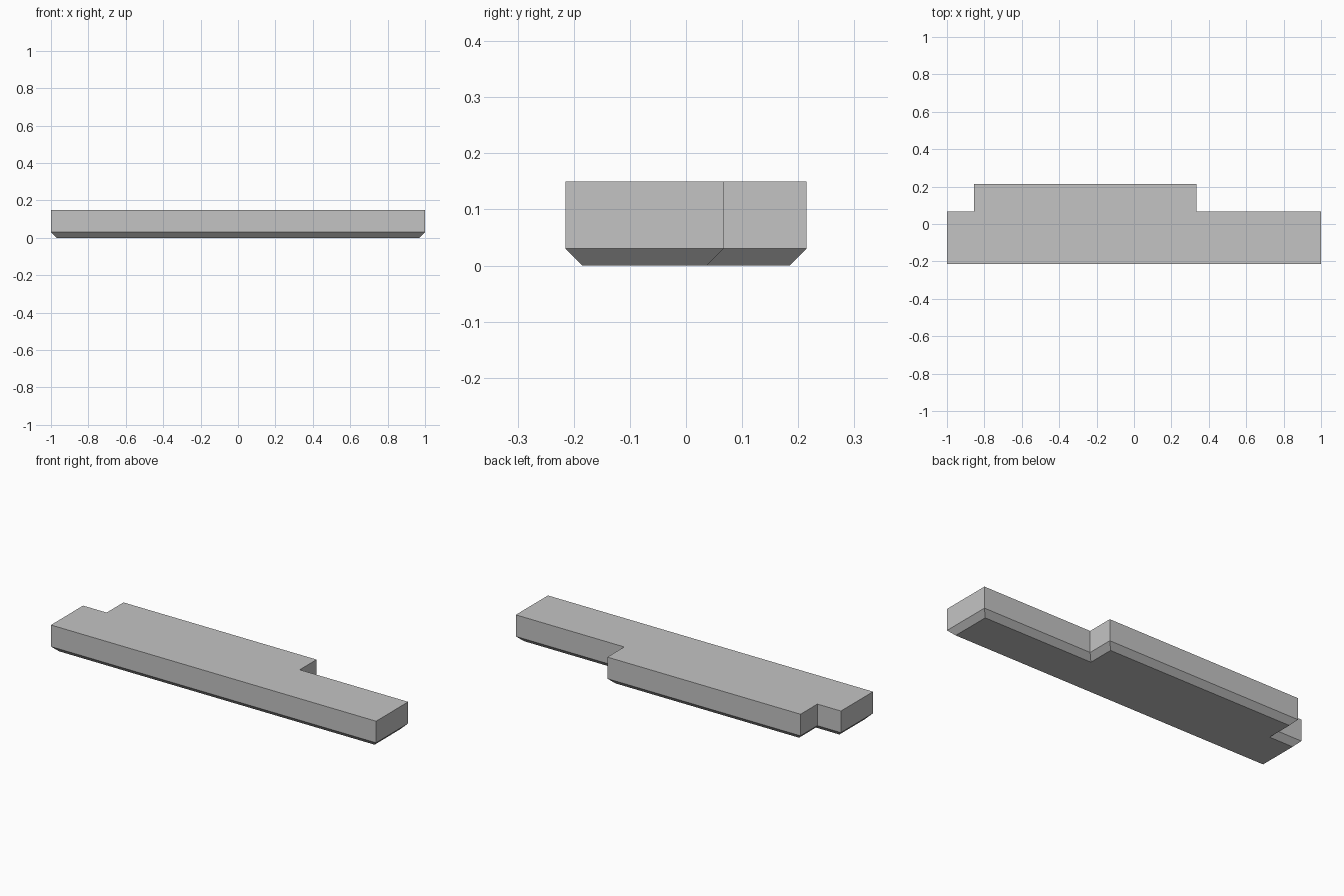
import bpy
import bmesh
from mathutils import Vector

cube = bpy.data.objects.get("Cube")
if cube:
    bpy.data.objects.remove(cube, do_unlink=True)

# Single plain grey
grey = bpy.data.materials.new("light_grey")
grey.use_nodes = True
colour = (0.55, 0.55, 0.55, 1)
grey.diffuse_color = colour
grey.node_tree.nodes["Principled BSDF"].inputs["Base Color"].default_value = colour

TOP, EDGE, CHAMFER = 0.15, 0.03, 0.03

# Counter-clockwise plan: long strip with a wider section along the back
PLAN = [Vector(p) for p in (
    (-1, -0.215), (1, -0.215), (1, 0.067), (0.333, 0.067),
    (0.333, 0.215), (-0.855, 0.215), (-0.855, 0.067), (-1, 0.067))]


def inset(points, distance):
    """Move every side of a right-angled outline inward."""
    moved = []
    for i, p in enumerate(points):
        before = (p - points[i - 1]).normalized()
        after = (points[(i + 1) % len(points)] - p).normalized()
        inward = Vector((-before.y - after.y, before.x + after.x))
        moved.append(p + inward * distance)
    return moved


# Slab: chamfered underside, straight walls, flat top
bm = bmesh.new()
levels = ((inset(PLAN, CHAMFER), 0), (PLAN, EDGE), (PLAN, TOP))
rings = [[bm.verts.new((p.x, p.y, z)) for p in outline] for outline, z in levels]
bm.faces.new(rings[0][::-1])
bm.faces.new(rings[-1])
for low, high in zip(rings, rings[1:]):
    for i in range(len(low)):
        j = (i + 1) % len(low)
        bm.faces.new((low[i], low[j], high[j], high[i]))
bmesh.ops.recalc_face_normals(bm, faces=bm.faces)

mesh = bpy.data.meshes.new("stepped_slab")
bm.to_mesh(mesh)
bm.free()
mesh.materials.append(grey)
slab = bpy.data.objects.new("stepped_slab", mesh)
bpy.context.collection.objects.link(slab)
